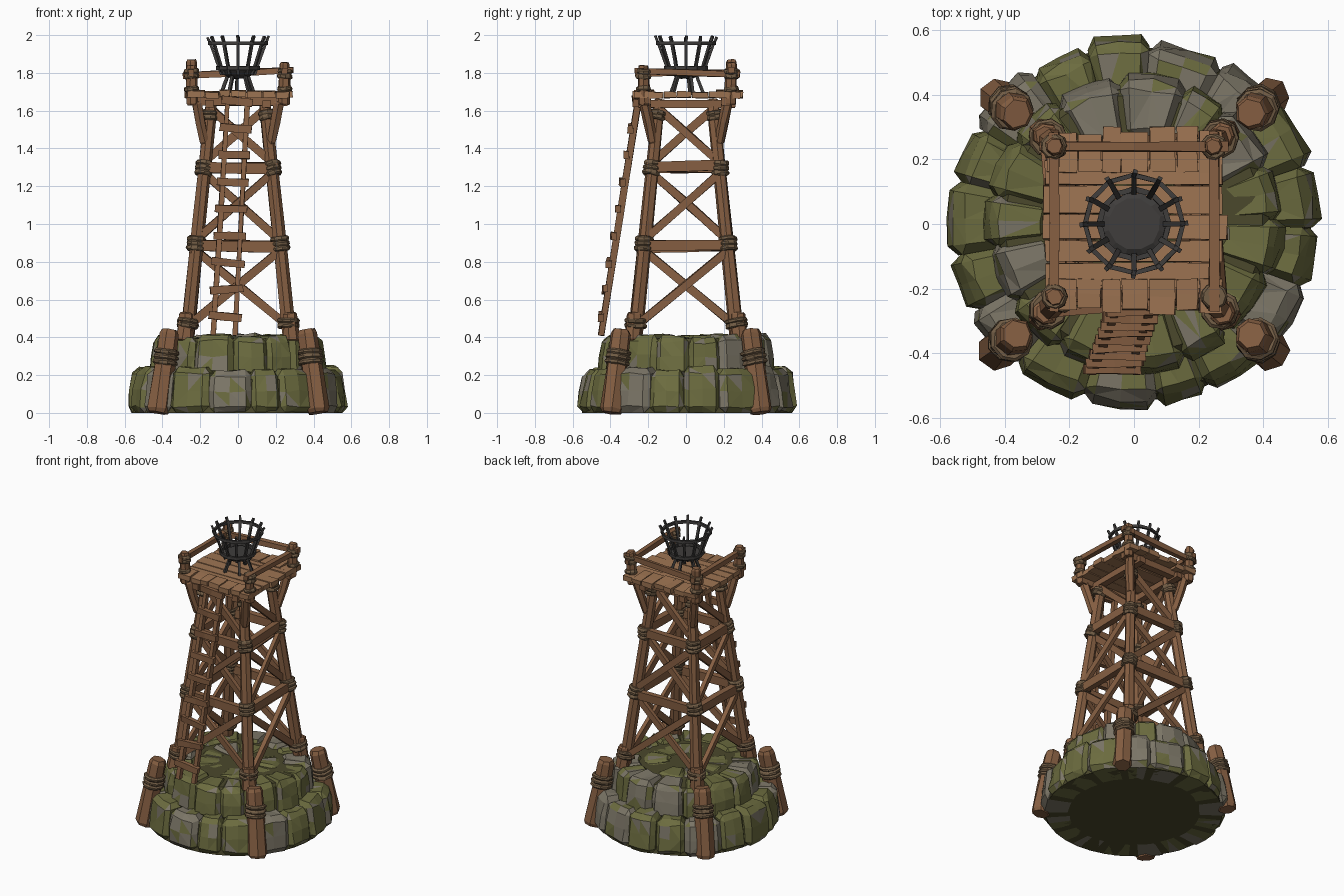
import bpy, bmesh, random
from math import sin, cos, pi, tau
from mathutils import Vector as V

if "Cube" in bpy.data.objects:
    bpy.data.objects.remove(bpy.data.objects["Cube"])

random.seed(7)
R = random.uniform
SIGNS = [(-1, -1), (1, -1), (1, 1), (-1, 1)]


def material(name, rgb):
    m = bpy.data.materials.new(name)
    m.diffuse_color = (*rgb, 1)
    m.use_nodes = True
    m.node_tree.nodes["Principled BSDF"].inputs["Base Color"].default_value = m.diffuse_color
    return m


WOOD = material("wood", (0.24, 0.115, 0.055))
PLANK = material("plank_wood", (0.34, 0.175, 0.085))
ROPE = material("rope", (0.17, 0.11, 0.06))
IRON = material("iron", (0.05, 0.047, 0.045))
MOSS = material("moss_stone", (0.15, 0.15, 0.05))
GREY = material("grey_stone", (0.2, 0.18, 0.135))
EARTH = material("earth", (0.07, 0.065, 0.025))


def finish(bm, name, *mats):
    bmesh.ops.recalc_face_normals(bm, faces=bm.faces)
    me = bpy.data.meshes.new(name)
    bm.to_mesh(me)
    bm.free()
    for m in mats:
        me.materials.append(m)
    ob = bpy.data.objects.new(name, me)
    bpy.context.collection.objects.link(ob)
    return ob


def loft(bm, p0, p1, n, profile, jitter=0.0):
    """Closed solid along p0-p1; profile = (t, width radius, height radius)."""
    p0, p1 = V(p0), V(p1)
    d = (p1 - p0).normalized()
    side = d.cross(V((0, 0, 1)) if abs(d.z) < 0.95 else V((0, 1, 0))).normalized()
    up = side.cross(d)
    rings = []
    for t, a, b in profile:
        ring = []
        for i in range(n):
            ang = tau * (i + 0.5) / n
            k = V((R(-1, 1), R(-1, 1), R(-1, 1))) * jitter
            ring.append(bm.verts.new(p0.lerp(p1, t) + side * a * cos(ang) + up * b * sin(ang) + k))
        rings.append(ring)
    for r, s in zip(rings, rings[1:]):
        for i in range(n):
            bm.faces.new((r[i], r[(i + 1) % n], s[(i + 1) % n], s[i]))
    bm.faces.new(rings[0])
    bm.faces.new(rings[-1])


def log(bm, p0, p1, r0, r1, n=7):
    m = (r0 + r1) / 2
    loft(bm, p0, p1, n, [(0, r0 * .85, r0 * .85), (.05, r0, r0), (.5, m, m),
                         (.95, r1, r1), (1, r1 * .8, r1 * .8)], 0.003)


def beam(bm, p0, p1, w, h, jitter=0.003):
    a, b = w * 0.7071, h * 0.7071
    loft(bm, p0, p1, 4, [(0, a, b), (.5, a, b), (1, a, b)], jitter)


def rope(bm, c, axis, r, turns=3, pitch=0.026):
    """Bumpy sleeve that reads as stacked rope turns."""
    axis = (V(axis).normalized() + V((R(-.15, .15), R(-.15, .15), 0))).normalized()
    h = axis * turns * pitch / 2
    prof = []
    for k in range(turns):
        for f, s in ((0.02, .86), (.3, 1), (.7, 1), (.98, .86)):
            prof.append(((k + f) / turns, r * s, r * s))
    loft(bm, V(c) - h, V(c) + h, 9, prof, 0.002)


def stone_ring(name, count, r0, r1, z0, z1, rough):
    bm = bmesh.new()
    cuts = [tau * (i + R(-.16, .16)) / count for i in range(count)]
    for i in range(count):
        a0, a1 = cuts[i], cuts[(i + 1) % count] + (tau if i == count - 1 else 0)
        s = bmesh.new()
        bmesh.ops.create_cube(s, size=1)
        bmesh.ops.bevel(s, geom=s.edges[:], offset=.14, segments=1, affect='EDGES')
        for n in ((1, 0, 0), (0, 0, 1)):
            bmesh.ops.bisect_plane(s, geom=s.verts[:] + s.edges[:] + s.faces[:],
                                   plane_co=(0, 0, 0), plane_no=n)
        top, out, tone = z1 + R(-.014, .008), r1 + R(-.012, .012), random.random() < .3
        for v in s.verts:
            u, w, h = v.co.x + .5, v.co.y + .5, v.co.z + .5
            a = a0 + (a1 - a0) * u
            r = r0 + (out * (1 - .06 * h * h) - r0) * w + R(-rough, rough)
            z = z0 + (top - z0) * h + (R(-rough, rough) if h > .01 else 0)
            v.co = (r * cos(a), r * sin(a), z)
        bmesh.ops.triangulate(s, faces=[f for f in s.faces if len(f.verts) > 4 or random.random() < .6])
        for f in s.faces:
            f.material_index = int(tone != (random.random() < .12))
        me = bpy.data.meshes.new("tmp")
        s.to_mesh(me)
        s.free()
        bm.from_mesh(me)
        bpy.data.meshes.remove(me)
    finish(bm, name, MOSS, GREY)


# Stone mound: two stepped rings, paved top and a solid core
stone_ring("lower_stones", 17, .38, .578, 0, .24, .007)
stone_ring("upper_stones", 15, .27, .462, .19, .412, .007)
stone_ring("paving_stones", 9, .1, .28, .3, .405, .006)
bm = bmesh.new()
loft(bm, (0, 0, 0), (0, 0, .395), 34, [(0, .55, .55), (.45, .53, .53), (.5, .43, .43), (.95, .42, .42), (1, .4, .4)])
finish(bm, "mound_core", EARTH)

# Leaning stakes around the mound with rope
stakes, ropes = bmesh.new(), bmesh.new()
for sx, sy in SIGNS:
    b, t = V((sx * .425, sy * .395, 0)), V((sx * .362, sy * .342, .44))
    log(stakes, b, t, .062, .054)
    rope(ropes, b.lerp(t, .67), t - b, .068, 3, .028)
finish(stakes, "mound_stakes", WOOD)
finish(ropes, "stake_ropes", ROPE)


def leg(sx, sy, z, off=0.0):
    k = .268 - .128 * (z - .42) / 1.24 + off
    return V((sx * k, sy * k, z))


# Tower legs, foot stumps, knee braces and lashings
legs, stumps, knees, ropes = (bmesh.new() for _ in range(4))
for sx, sy in SIGNS:
    p0, p1 = leg(sx, sy, .36), leg(sx, sy, 1.66)
    log(legs, p0, p1, .038, .033)
    log(stumps, leg(sx, sy, .38, .012), leg(sx, sy, .53, .016), .046, .04)
    log(knees, leg(sx, sy, 1.43, .012), (sx * .22, sy * .22, 1.65), .026, .03, 6)
    for z, r, n in ((.475, .06, 2), (.895, .05, 3), (1.295, .047, 3), (1.575, .045, 2)):
        rope(ropes, leg(sx, sy, z, .004), p1 - p0, r, n)
finish(legs, "tower_legs", WOOD)
finish(stumps, "leg_stumps", WOOD)
finish(knees, "knee_braces", WOOD)
finish(ropes, "leg_ropes", ROPE)

# Cross beams and diagonal braces on all four sides
rails, braces = bmesh.new(), bmesh.new()
for i in range(4):
    a, b = SIGNS[i], SIGNS[(i + 1) % 4]
    n = V((a[0] + b[0], a[1] + b[1], 0)) / 2
    for z in (.885, 1.3):
        p, q = leg(*a, z), leg(*b, z + R(-.012, .012))
        e = (q - p).normalized() * .03
        beam(rails, p - e + n * .012, q + e + n * .012, .04, .055)
    for z0, z1 in ((.46, .86), (.92, 1.27)):
        beam(braces, leg(*a, z0) + n * .014, leg(*b, z1) + n * .014, .026, .042)
        beam(braces, leg(*b, z0) - n * .012, leg(*a, z1) - n * .012, .026, .042)
    beam(braces, leg(*b, 1.33), leg(*a, 1.61), .028, .042)
finish(rails, "cross_beams", WOOD)
finish(braces, "diagonal_braces", WOOD)

# Platform joists and planks
joists, planks = bmesh.new(), bmesh.new()
for s in (-1, 1):
    beam(joists, (s * .15, -.25, 1.635), (s * .15, .26, 1.635), .045, .04)
    beam(joists, (-.26, s * .21, 1.65), (.26, s * .21, 1.65), .045, .045)
rows = [-.2, -.12, -.05, .03, .12, .2]
for y0, y1 in zip(rows, rows[1:]):
    y, z = (y0 + y1) / 2, 1.683 + R(-.005, .005)
    beam(planks, (-.285 + R(-.015, .015), y, z), (.28 + R(-.015, .015), y, z + R(-.004, .004)), y1 - y0 - .004, .032)
xs = [-.27, -.175, -.1, -.04, .045, .13, .2, .275]
for x0, x1 in zip(xs, xs[1:]):
    x, z = (x0 + x1) / 2, 1.685 + R(-.006, .006)
    beam(planks, (x, .16, z + .004), (x, .295 + R(-.02, .01), z), x1 - x0 - .005, .034)
    beam(planks, (x, -.17, z + .004), (x, -.272 + R(-.012, .012), z), x1 - x0 - .005, .034)
finish(joists, "platform_joists", WOOD)
finish(planks, "platform_planks", PLANK)

# Railing: corner posts, three rails (open at the ladder) and lashings
posts, rails, ropes = bmesh.new(), bmesh.new(), bmesh.new()
corner = {}
for (sx, sy), h in zip(SIGNS, (1.84, 1.82, 1.855, 1.87)):
    x, y = sx * .247, (.24 if sy > 0 else -.225)
    corner[sx, sy] = V((x, y, 1.8))
    log(posts, (x * .98, y * .98, 1.63), (x, y, h), .033, .029)
    rope(ropes, (x, y, 1.795), (0, 0, 1), .041, 2)
    rope(ropes, (x, y, 1.715), (0, 0, 1), .04, 1)
for a, b, dz in (((-1, -1), (-1, 1), .0), ((1, -1), (1, 1), -.01), ((-1, 1), (1, 1), .015)):
    p, q = corner[a], corner[b]
    e = (q - p).normalized() * .045
    beam(rails, p - e + V((0, 0, -dz)), q + e + V((0, 0, dz)), .03, .034)
finish(posts, "railing_posts", WOOD)
finish(rails, "railing_rails", WOOD)
finish(ropes, "railing_ropes", ROPE)

# Ladder leaning on the front
rails, rungs = bmesh.new(), bmesh.new()
for x0, x1 in ((-.13, -.055), (-.015, .05)):
    beam(rails, (x0, -.45, .41), (x1, -.25, 1.67), .026, .034)
for i in range(9):
    z = .51 + .1425 * i
    t = (z - .41) / 1.26
    c = V((-.073 + .07 * t, -.466 + .2 * t, z))
    d = V((.088 - .006 * t, R(-.004, .004), R(-.01, .01)))
    beam(rungs, c - d, c + d, .03, .04)
finish(rails, "ladder_rails", WOOD)
finish(rungs, "ladder_rungs", WOOD)

# Iron fire basket: staves, hoops, bowl and feet
bm = bmesh.new()


def polar(r, a, z):
    return V((r * cos(a), r * sin(a), z))


def hoop(r, z, w, h):
    for k in range(12):
        beam(bm, polar(r, tau * k / 12, z), polar(r, tau * (k + 1.04) / 12, z), w, h, .001)


for k in range(12):
    a = tau * k / 12
    beam(bm, polar(.088, a, 1.79), polar(.15, a, 1.965), .016, .013, .001)
    beam(bm, polar(.148, a, 1.96), polar(.163, a + R(-.03, .03), 1.998 - R(0, .012)), .014, .012, .001)
hoop(.152, 1.957, .014, .018)
hoop(.108, 1.825, .016, .02)
for k in range(5):
    a = tau * k / 5 + .4
    beam(bm, polar(.05, a, 1.8), polar(.09, a, 1.695), .016, .016, .001)
finish(bm, "fire_basket", IRON)
bm = bmesh.new()
loft(bm, (0, 0, 1.77), (0, 0, 1.825), 12, [(0, .035, .035), (.4, .08, .08), (.8, .1, .1), (1, .08, .08)], .003)
finish(bm, "fire_bowl", IRON)
